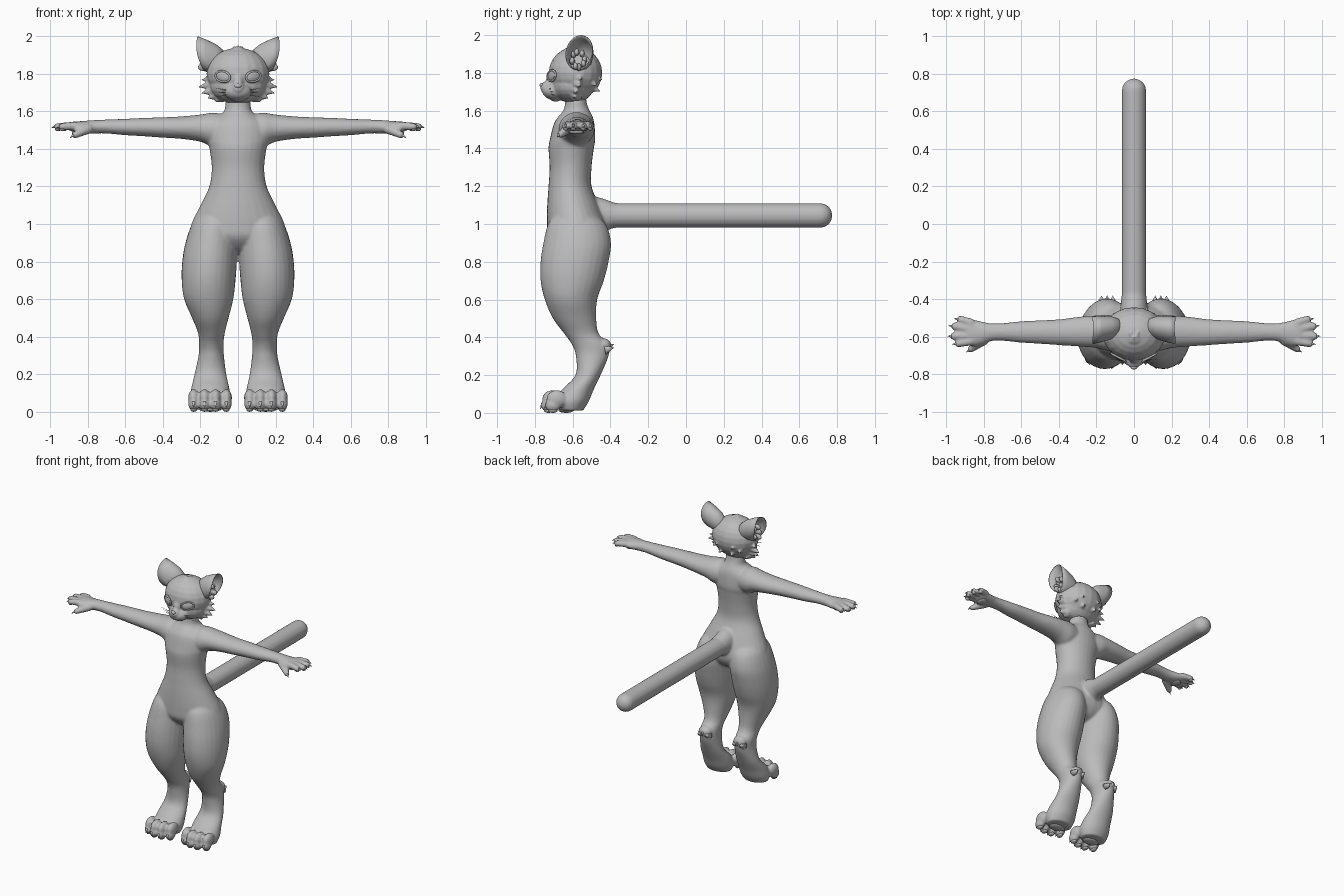
import bpy, bmesh, math
from mathutils import Vector, Matrix

if "Cube" in bpy.data.objects:
    bpy.data.objects.remove(bpy.data.objects["Cube"])

grey = bpy.data.materials.new("plain grey")
grey.diffuse_color = (0.5, 0.5, 0.5, 1)
grey.use_nodes = True
grey.node_tree.nodes["Principled BSDF"].inputs["Base Color"].default_value = grey.diffuse_color


def finish(bm, name, voxel=0, smooth=3):
    """Turn a bmesh into a named object, optionally fused into one skin."""
    bmesh.ops.recalc_face_normals(bm, faces=bm.faces)
    for f in bm.faces:
        f.smooth = True
    me = bpy.data.meshes.new(name)
    bm.to_mesh(me)
    bm.free()
    me.materials.append(grey)
    ob = bpy.data.objects.new(name, me)
    bpy.context.collection.objects.link(ob)
    if voxel:
        m = ob.modifiers.new("fuse", 'REMESH')
        m.mode, m.voxel_size, m.use_smooth_shade = 'VOXEL', voxel, True
        s = ob.modifiers.new("soften", 'SMOOTH')
        s.factor, s.iterations = 0.5, smooth
    return ob


def spline(rows, steps=5):
    """Catmull-Rom through rows of numbers."""
    out = []
    for i in range(len(rows) - 1):
        a, b, c, d = (rows[max(0, min(len(rows) - 1, i + k))] for k in (-1, 0, 1, 2))
        for j in range(steps):
            t = j / steps
            out.append([0.5 * (2 * q + (r - p) * t + (2 * p - 5 * q + 4 * r - s) * t * t
                               + (3 * q - p - 3 * r + s) * t ** 3)
                        for p, q, r, s in zip(a, b, c, d)])
    return out + [list(rows[-1])]


def loft(bm, rows, axis, s=1, n=28):
    """Rows are (position on axis, lo1, hi1, lo2, hi2) extents of elliptical rings."""
    rings = []
    for p, l1, h1, l2, h2 in spline(rows):
        ring = []
        for k in range(n):
            a = 2 * math.pi * k / n
            u = (l1 + h1) / 2 + (h1 - l1) / 2 * math.cos(a)
            v = (l2 + h2) / 2 + (h2 - l2) / 2 * math.sin(a)
            x, y, z = {'x': (p, u, v), 'y': (u, p, v), 'z': (u, v, p)}[axis]
            ring.append(bm.verts.new((x * s, y, z)))
        rings.append(ring)
    for a, b in zip(rings, rings[1:]):
        for k in range(n):
            bm.faces.new((a[k], a[(k + 1) % n], b[(k + 1) % n], b[k]))
    bm.faces.new(rings[0])
    bm.faces.new(rings[-1])


def ball(bm, c, r, rot=None):
    m = Matrix.Translation(c) @ (rot or Matrix()) @ Matrix.Diagonal((*r, 1))
    bmesh.ops.create_uvsphere(bm, u_segments=20, v_segments=12, radius=1, matrix=m)


def spike(bm, base, tip, r, r2=0.0005, flat=1):
    base, tip = Vector(base), Vector(tip)
    d = tip - base
    m = Matrix.Translation((base + tip) / 2) @ d.to_track_quat('Z', 'Y').to_matrix().to_4x4()
    bmesh.ops.create_cone(bm, cap_ends=True, segments=12, radius1=r, radius2=r2,
                          depth=d.length, matrix=m @ Matrix.Diagonal((1, flat, 1, 1)))


def digit(bm, a, b, r1, r2):
    spike(bm, a, b, r1, r2)
    ball(bm, a, (r1,) * 3)
    ball(bm, b, (r2,) * 3)


# Body: torso, legs, arms, digits and tail fused into one skin
body = bmesh.new()
loft(body, [(1.70, -.06, .06, -.64, -.53), (1.64, -.067, .067, -.64, -.525),
            (1.60, -.075, .075, -.65, -.51), (1.57, -.115, .115, -.675, -.495),
            (1.53, -.16, .16, -.70, -.485), (1.45, -.165, .165, -.72, -.48),
            (1.4, -.152, .152, -.728, -.488), (1.3, -.14, .14, -.722, -.50),
            (1.2, -.153, .153, -.728, -.50), (1.1, -.2, .2, -.735, -.46),
            (1.0, -.248, .248, -.737, -.42), (.93, -.25, .25, -.73, -.42),
            (.87, -.16, .16, -.68, -.46), (.84, -.06, .06, -.62, -.52)], 'z')
loft(body, [(-.50, -.08, .08, .95, 1.15), (-.44, -.072, .072, .96, 1.135),
            (-.38, -.066, .066, .978, 1.115), (-.3, -.065, .065, .98, 1.11),
            (.71, -.065, .065, .98, 1.11)], 'y')
ball(body, (0, .71, 1.045), (.065, .065, .065))
FINGERS = [(-.525, .925, -.508), (-.56, .955, -.545), (-.595, .96, -.597), (-.625, .935, -.637)]
TOES = [(.062, -.70), (.119, -.722), (.178, -.722), (.236, -.70)]
for s in (1, -1):
    loft(body, [(1.06, .06, .2, -.68, -.50), (1.0, .015, .245, -.73, -.425),
                (.9, .003, .28, -.755, -.397), (.8, .006, .297, -.77, -.41),
                (.7, .013, .30, -.77, -.435), (.6, .025, .287, -.748, -.47),
                (.5, .05, .245, -.705, -.475), (.42, .07, .213, -.645, -.462),
                (.36, .077, .208, -.603, -.41), (.3, .075, .21, -.583, -.41),
                (.2, .062, .232, -.585, -.452), (.12, .045, .25, -.66, -.49),
                (.06, .042, .257, -.69, -.515), (.012, .06, .24, -.67, -.545)], 'z', s)
    ball(body, (.143 * s, -.435, .355), (.05, .04, .04))
    loft(body, [(.05, -.66, -.50, 1.42, 1.58), (.13, -.675, -.485, 1.41, 1.592),
                (.2, -.66, -.487, 1.438, 1.583), (.3, -.652, -.495, 1.453, 1.573),
                (.4, -.645, -.508, 1.46, 1.568), (.5, -.638, -.513, 1.467, 1.565),
                (.6, -.632, -.518, 1.473, 1.56), (.7, -.622, -.528, 1.482, 1.556),
                (.77, -.625, -.528, 1.482, 1.553), (.83, -.648, -.515, 1.482, 1.548),
                (.88, -.648, -.507, 1.49, 1.545), (.905, -.63, -.525, 1.505, 1.535)], 'x', s)
    for y0, x1, y1 in FINGERS:
        digit(body, (.87 * s, y0, 1.523), (x1 * s, y1, 1.518), .023, .02)
    digit(body, (.80 * s, -.62, 1.505), (.868 * s, -.665, 1.474), .027, .019)
    for x, y in TOES:
        ball(body, (x * s, y + .015, .074), (.03, .055, .047))
        ball(body, (x * s, y - .005, .04), (.029, .042, .035))
finish(body, "body", .0085, 4)

# Head: skull, muzzle, brow, cheek ruffs and crown tuft
head = bmesh.new()
ball(head, (0, -.585, 1.80), (.168, .142, .138))
ball(head, (0, -.60, 1.735), (.15, .115, .095))
ball(head, (0, -.69, 1.705), (.075, .072, .05))
ball(head, (0, -.735, 1.722), (.036, .036, .034))
ball(head, (0, -.695, 1.765), (.035, .045, .06), Matrix.Rotation(-.4, 4, 'X'))
ball(head, (0, -.69, 1.67), (.04, .035, .022))
for dx, y, z in [(0, -.60, 1.955), (.022, -.57, 1.95), (-.022, -.57, 1.95)]:
    spike(head, (dx * .5, -.62, 1.915), (dx, y, z), .025)
for s in (1, -1):
    for tx, ty, tz in [(.2, -.55, 1.765), (.218, -.56, 1.728), (.20, -.58, 1.695),
                       (.165, -.59, 1.668), (.12, -.60, 1.65)]:
        spike(head, (.1 * s, -.585, tz + .02 + .02 * (1.73 - tz) * 20 / 4),
              (tx * s, ty, tz), .042)
    for tx, ty, tz in [(.07, -.435, 1.76), (.05, -.45, 1.70), (.11, -.465, 1.73)]:
        spike(head, (tx * .8 * s, -.53, tz + .035), (tx * s, ty, tz), .04)
finish(head, "head", .0065, 2)

# Ears: open cups facing outward, thin rim, tufts inside
for s, side in ((1, "left"), (-1, "right")):
    ear = bmesh.new()
    prof = [(0, .045), (.12, .58), (.35, .8), (.7, .94), (1, 1.0), (1, .93), (.7, .86),
            (.4, .68), (.25, .3), (.22, .03)]
    rings = []
    root, rim = Vector((.06, -.545, 1.868)), Vector((.198, -.565, 1.908))
    for t, r in prof:
        c, ring = root.lerp(rim, t), []
        for k in range(32):
            a = 2 * math.pi * k / 32
            u, v = math.cos(a), math.sin(a)
            ring.append(ear.verts.new(((c.x + t * (.018 * v + .02 * (1 - v * v))) * s,
                                       c.y + .073 * r * u + .01 * v * t,
                                       c.z + .092 * r * v)))
        rings.append(ring)
    for a, b in zip(rings, rings[1:]):
        for k in range(32):
            ear.faces.new((a[k], a[(k + 1) % 32], b[(k + 1) % 32], b[k]))
    ear.faces.new(rings[0])
    ear.faces.new(rings[-1])
    finish(ear, side + "_ear")
    fluff = bmesh.new()
    for i in range(8):
        a = i * 2.4
        ball(fluff, ((.155 + .004 * i) * s, -.57 + .033 * math.cos(a), 1.87 + .04 * math.sin(a)),
             (.03, .014, .02))
    finish(fluff, side + "_ear_fluff")

# Face: eyes with lids, brow spots, nose, whiskers
face, nose, whisk = bmesh.new(), bmesh.new(), bmesh.new()
for s in (1, -1):
    rot = Matrix.Rotation(.5 * s, 4, 'Z') @ Matrix.Rotation(-.2 * s, 4, 'Y')
    eye = Matrix.Translation((.08 * s, -.709, 1.785)) @ rot
    ball(face, eye.translation, (.043, .012, .027), rot)
    ring = []
    for k in range(28):
        a = 2 * math.pi * k / 28
        ring.append([face.verts.new(eye @ Vector(((.044 + .006 * math.cos(b)) * math.cos(a),
                     .006 * math.sin(b) - .003, (.028 + .006 * math.cos(b)) * math.sin(a))))
                     for b in [math.pi * j / 3 for j in range(6)]])
    for k in range(28):
        p, q = ring[k], ring[(k + 1) % 28]
        for j in range(6):
            face.faces.new((p[j], q[j], q[(j + 1) % 6], p[(j + 1) % 6]))
    ball(face, (.045 * s, -.707, 1.835), (.017, .007, .011), Matrix.Rotation(-.3 * s, 4, 'Y'))
    for i in (-1, 0, 1):
        spike(whisk, (.05 * s, -.72, 1.70 + .01 * i), (.125 * s, -.70 - .02 * i, 1.70 + .025 * i), .0025)
ball(nose, (0, -.762, 1.735), (.018, .013, .012))
finish(face, "eyes_and_brows")
finish(nose, "nose")
finish(whisk, "whiskers")

# Claws, paw pads and heel tufts
claws, pads, tufts = bmesh.new(), bmesh.new(), bmesh.new()
for s in (1, -1):
    for y0, x1, y1 in FINGERS:
        spike(claws, ((x1 + .008) * s, y1, 1.522), ((x1 + .033) * s, y1 + (y1 - y0) * .3, 1.512), .010)
        ball(pads, (x1 * s, y1, 1.505), (.015, .013, .01))
    spike(claws, (.875 * s, -.672, 1.474), (.895 * s, -.683, 1.458), .009)
    ball(pads, (.855 * s, -.58, 1.487), (.03, .042, .011))
    for x, y in TOES:
        spike(claws, (x * s, y - .035, .05), (x * s, y - .05, .022), .011)
        ball(pads, (x * s, y - .005, .012), (.018, .025, .012))
    ball(pads, (.148 * s, -.635, .014), (.06, .04, .014))
    for dx, tz in ((-.03, .345), (0, .365), (.03, .345)):
        spike(tufts, ((.143 + dx) * s, -.43, .335), ((.143 + dx) * s, -.382, tz), .028)
finish(claws, "claws")
finish(pads, "paw_pads")
finish(tufts, "heel_tufts")
